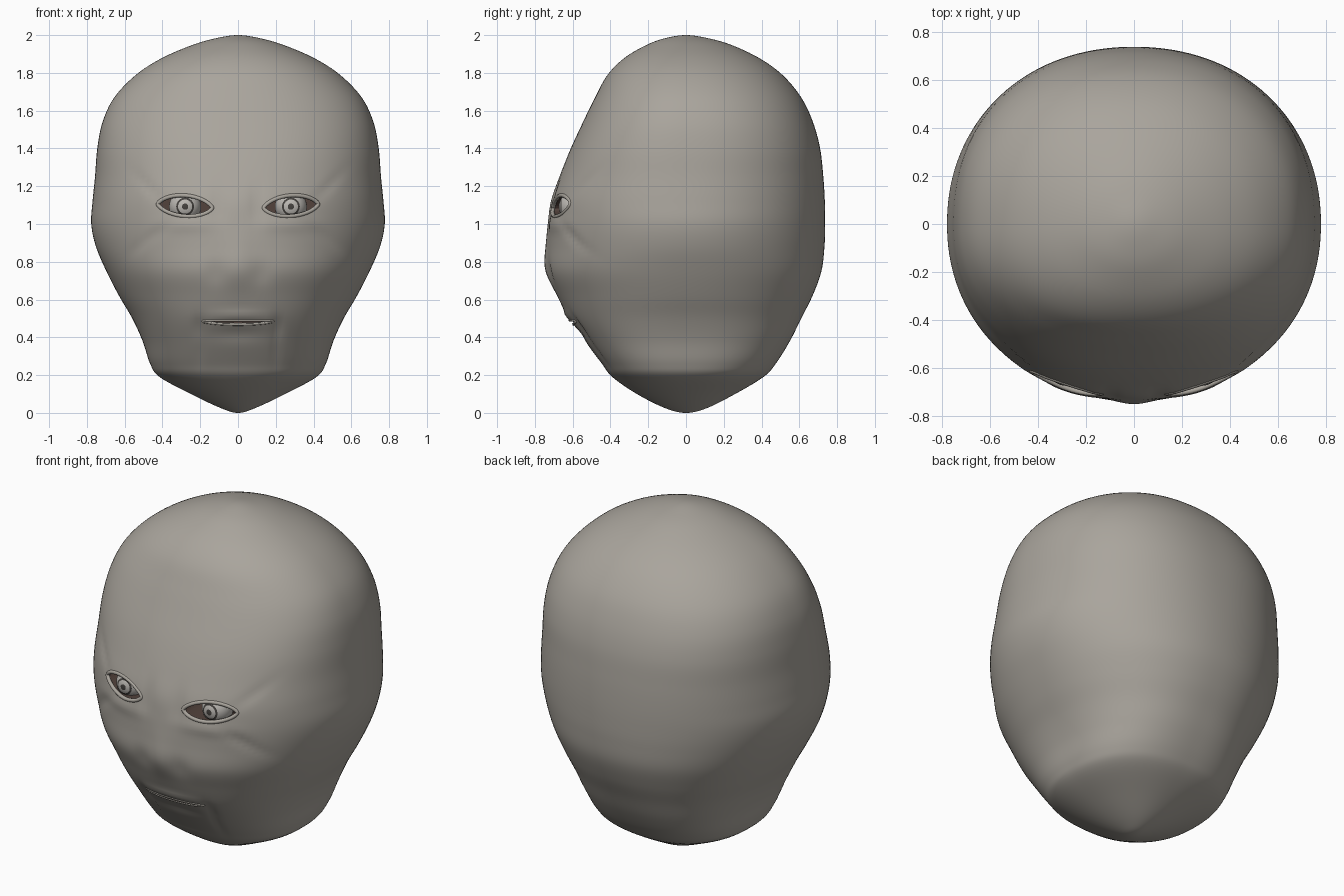
import bpy, bmesh, math
from mathutils import Vector, Matrix
from mathutils.bvhtree import BVHTree

if "Cube" in bpy.data.objects:
    bpy.data.objects.remove(bpy.data.objects["Cube"])


def material(name, rgb):
    m = bpy.data.materials.new(name)
    m.diffuse_color = (*rgb, 1)
    m.use_nodes = True
    m.node_tree.nodes["Principled BSDF"].inputs["Base Color"].default_value = m.diffuse_color
    return m


SKIN = material("warm grey", (0.40, 0.375, 0.335))
SOCKET = material("dark brown", (0.085, 0.055, 0.045))
WHITE = material("pale grey", (0.50, 0.48, 0.45))
DARK = material("charcoal", (0.06, 0.055, 0.05))

# Head sections: z, half width, front depth, back depth, squareness
ROWS = [
    (0.0, 0, 0, 0, 2), (0.025, .09, .11, .11, 2), (0.10, .25, .26, .26, 2.1),
    (0.19, .415, .39, .41, 2.3), (0.26, .465, .445, .475, 2.4), (0.38, .505, .535, .55, 2.4),
    (0.50, .56, .62, .61, 2.3), (0.62, .63, .68, .67, 2.2), (0.75, .697, .733, .717, 2.15),
    (0.88, .752, .735, .733, 2.1), (1.0, .777, .73, .737, 2.1), (1.12, .77, .715, .735, 2.15),
    (1.25, .757, .67, .727, 2.2), (1.4, .745, .61, .71, 2.25), (1.54, .717, .545, .672, 2.25),
    (1.67, .655, .482, .61, 2.2), (1.79, .54, .415, .51, 2.15), (1.88, .40, .325, .385, 2.1),
    (1.95, .235, .205, .235, 2), (1.985, .11, .105, .11, 2), (2.0, 0, 0, 0, 2)]


def spline(p0, p1, p2, p3, t):
    return [0.5 * (2 * b + (c - a) * t + (2 * a - 5 * b + 4 * c - d) * t * t
                   + (3 * b - a - 3 * c + d) * t ** 3) for a, b, c, d in zip(p0, p1, p2, p3)]


def mirrored(r):
    return (r[0], -r[1], -r[2], -r[3], r[4])


def bump(x, z, cx, cz, sx, sz, tilt=0):
    dx, dz = x - cx, z - cz
    u = dx * math.cos(tilt) + dz * math.sin(tilt)
    v = dz * math.cos(tilt) - dx * math.sin(tilt)
    return math.exp(-(u / sx) ** 2 - (v / sz) ** 2)


def relief(x, z):
    """Soft facial forms; positive comes forward."""
    ax = abs(x)
    d = 0.012 * bump(x, z, 0, .80, .07, .14)                  # nose
    d -= 0.012 * bump(ax, z, .10, 1.10, .035, .10)            # inner eye hollow
    d -= 0.010 * bump(ax, z, .12, .74, .05, .06)              # nostril side
    d -= 0.010 * bump(ax, z, .46, .93, .12, .025, -.7)        # cheek crease
    d -= 0.008 * bump(ax, z, .48, 1.2, .11, .02, .8)          # temple crease
    d += 0.010 * bump(ax, z, .28, 1.0, .16, .04)              # lower lid
    d -= 0.012 * bump(ax, z, .21, .46, .025, .06)             # mouth corner
    d -= 0.008 * bump(ax, z, .20, .34, .02, .09)              # chin crease
    d += 0.010 * bump(x, z, 0, .515, .15, .025)               # upper lip
    d -= 0.010 * bump(x, z, 0, .42, .15, .04)                 # under lip
    return d


SEG, STEPS = 144, 6
bm = bmesh.new()
ctrl = [mirrored(ROWS[1])] + ROWS + [mirrored(ROWS[-2])]
# Phantom end points keep both poles rounded
ctrl[0] = (ROWS[1][0],) + ctrl[0][1:]
ctrl[-1] = (ROWS[-2][0],) + ctrl[-1][1:]
rings = []
for i in range(1, len(ctrl) - 2):
    for s in range(STEPS):
        z, w, f, b, n = spline(*ctrl[i - 1:i + 3], s / STEPS)
        if i == 1 and s == 0:
            continue
        ring = []
        for k in range(SEG):
            a = 2 * math.pi * k / SEG
            c, sn = math.cos(a), math.sin(a)
            r = (abs(c) ** n + abs(sn) ** n) ** (-1 / n)
            x, y = w * r * c, (b if sn > 0 else f) * r * sn
            if sn < 0:
                y -= relief(x, z) * min(1, -sn * 2)
            ring.append(bm.verts.new((x, y, z)))
        rings.append(ring)
for lo, hi in zip(rings, rings[1:]):
    for k in range(SEG):
        j = (k + 1) % SEG
        bm.faces.new((lo[k], lo[j], hi[j], hi[k]))
bottom, top = bm.verts.new((0, 0, 0)), bm.verts.new((0, 0, 2))
for k in range(SEG):
    j = (k + 1) % SEG
    bm.faces.new((bottom, rings[0][j], rings[0][k]))
    bm.faces.new((top, rings[-1][k], rings[-1][j]))
bmesh.ops.recalc_face_normals(bm, faces=bm.faces)
surface = BVHTree.FromBMesh(bm)


def finish(bm, name, mats):
    me = bpy.data.meshes.new(name)
    bm.to_mesh(me)
    bm.free()
    for m in mats:
        me.materials.append(m)
    ob = bpy.data.objects.new(name, me)
    bpy.context.collection.objects.link(ob)
    return ob


def smooth(ob, angle=40):
    bpy.ops.object.select_all(action='DESELECT')
    ob.select_set(True)
    bpy.context.view_layer.objects.active = ob
    bpy.ops.object.shade_smooth_by_angle(angle=math.radians(angle))


head = finish(bm, "head", [SKIN, SOCKET])


def almond(side, grow=0.0, count=40):
    """Eye outline with pointed corners, outer corner a little higher."""
    pts = []
    for k in range(count):
        a = 2 * math.pi * k / count
        c, s = math.cos(a), math.sin(a)
        h = (.052 if s > 0 else .05) + grow
        pts.append((side * (.28 + (.14 + grow) * c), 1.095 + h * s * abs(s) ** .35 + .01 * c))
    return pts


def slit(grow=0.0, count=40):
    """Mouth outline."""
    return [((.18 + grow) * math.cos(a), .48 + .006 * math.cos(a) ** 2 + (.006 + grow) * math.sin(a))
            for a in (2 * math.pi * k / count for k in range(count))]


def carve(name, outline, back):
    """Cut an outlined pocket into the face."""
    bm = bmesh.new()
    front = [bm.verts.new((x, -1, z)) for x, z in outline]
    rear = [bm.verts.new((x, back, z)) for x, z in outline]
    bm.faces.new(front)
    bm.faces.new(rear)
    for k in range(len(front)):
        j = (k + 1) % len(front)
        bm.faces.new((front[k], front[j], rear[j], rear[k]))
    bmesh.ops.recalc_face_normals(bm, faces=bm.faces)
    cutter = finish(bm, name, [SOCKET])
    cutter.hide_render = True
    cutter.hide_set(True)
    mod = head.modifiers.new(name, 'BOOLEAN')
    mod.operation, mod.solver, mod.object = 'DIFFERENCE', 'EXACT', cutter
    mod.material_mode = 'TRANSFER'


def rim(name, outline, radius):
    """Rounded skin edge lying on the face along an outline."""
    cu = bpy.data.curves.new(name, 'CURVE')
    cu.dimensions, cu.bevel_depth, cu.bevel_resolution = '3D', radius, 2
    sp = cu.splines.new('POLY')
    sp.points.add(len(outline) - 1)
    sp.use_cyclic_u = True
    for p, (x, z) in zip(sp.points, outline):
        hit = surface.ray_cast(Vector((x, -2, z)), Vector((0, 1, 0)))[0]
        p.co = (x, hit.y + radius * .5, z, 1)
    cu.materials.append(SKIN)
    bpy.context.collection.objects.link(bpy.data.objects.new(name, cu))


# Eyes
for side, label in ((-1, "right"), (1, "left")):
    carve(label + "_eye_cutter", almond(side), -.54)
    rim(label + "_eyelid", almond(side, .004), .011)
    bm = bmesh.new()
    bmesh.ops.create_uvsphere(bm, u_segments=32, v_segments=48, radius=.085)
    for f in bm.faces:
        polar = math.degrees(f.calc_center_median().angle(Vector((0, 0, 1))))
        f.material_index = 1 if polar < 10 or 28 < polar < 33 else 0
    bmesh.ops.rotate(bm, verts=bm.verts, matrix=Matrix.Rotation(math.pi / 2, 3, 'X'))
    bmesh.ops.translate(bm, verts=bm.verts, vec=(side * .28, -.588, 1.092))
    smooth(finish(bm, label + "_eyeball", [WHITE, DARK]))

# Mouth
carve("mouth_cutter", slit(), -.55)
rim("lips", slit(.005), .008)
smooth(head)
